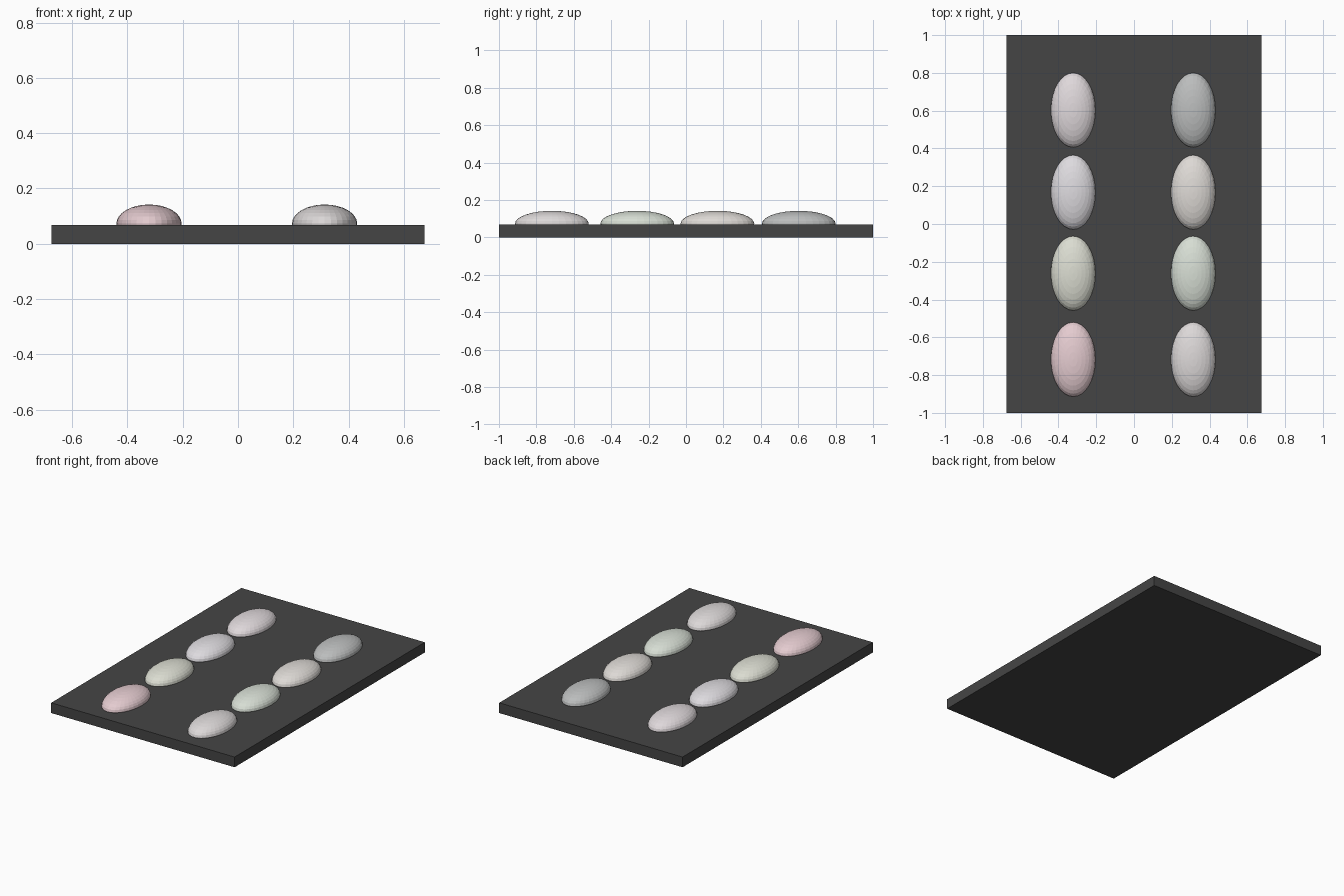
import bpy

if "Cube" in bpy.data.objects:
    bpy.data.objects.remove(bpy.data.objects["Cube"])

def paint(obj, name, rgb):
    mat = bpy.data.materials.new(name)
    mat.diffuse_color = (*rgb, 1)
    mat.use_nodes = True
    mat.node_tree.nodes["Principled BSDF"].inputs["Base Color"].default_value = mat.diffuse_color
    obj.data.materials.append(mat)

# Flat dark base
bpy.ops.mesh.primitive_cube_add(size=1, location=(0, 0, 0.034))
base = bpy.context.object
base.name = "base_slab"
base.scale = (1.35, 2.0, 0.068)
paint(base, "charcoal", (0.06, 0.06, 0.06))

# Two columns of half-sunk oval pads, listed front to back
row_y = (-0.717, -0.261, 0.168, 0.603)
columns = {
    "left": (-0.322, [(0.78, 0.6, 0.63), (0.71, 0.72, 0.64),
                      (0.73, 0.71, 0.74), (0.74, 0.69, 0.71)]),
    "right": (0.3135, [(0.72, 0.69, 0.69), (0.68, 0.73, 0.66),
                       (0.73, 0.7, 0.67), (0.5, 0.51, 0.51)]),
}
for side, (x, colours) in columns.items():
    for i, (y, rgb) in enumerate(zip(row_y, colours), 1):
        bpy.ops.mesh.primitive_uv_sphere_add(segments=32, ring_count=16, radius=1,
                                             location=(x, y, 0.073))
        pad = bpy.context.object
        pad.name = f"oval_pad_{side}_{i}"
        pad.scale = (0.118, 0.197, 0.069)
        paint(pad, f"pad_colour_{side}_{i}", rgb)
